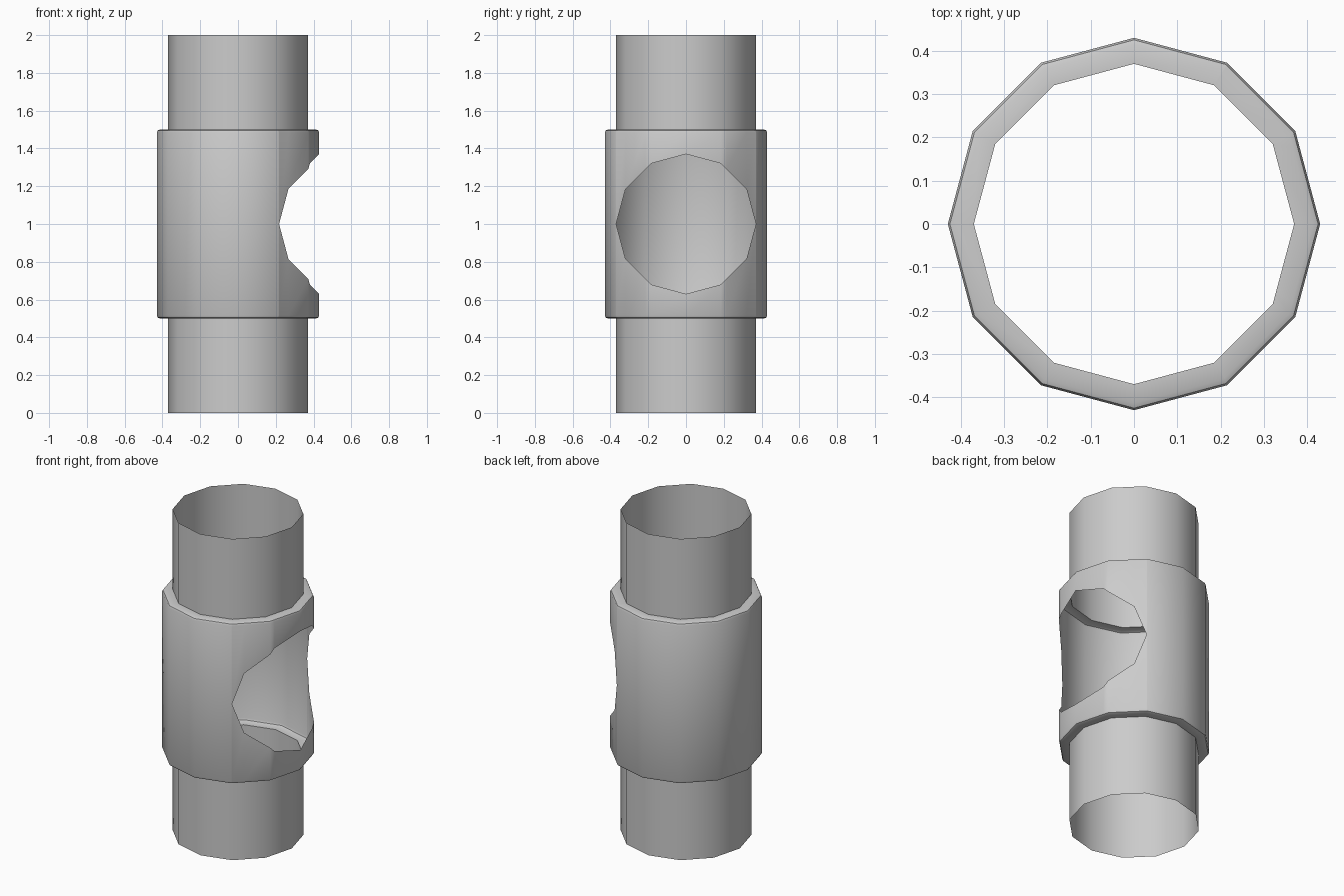
import bpy, bmesh, math

if "Cube" in bpy.data.objects:
    bpy.data.objects.remove(bpy.data.objects["Cube"])

SIDES = 12
PIPE_R, SLEEVE_R, HOLE_R = 0.37, 0.43, 0.37
MID, LOW, HIGH = 1.0, 0.5, 1.5


def finish(name, bm):
    bmesh.ops.remove_doubles(bm, verts=bm.verts, dist=1e-5)
    mesh = bpy.data.meshes.new(name)
    bm.to_mesh(mesh)
    bm.free()
    obj = bpy.data.objects.new(name, mesh)
    bpy.context.collection.objects.link(obj)
    bpy.ops.object.select_all(action='DESELECT')
    obj.select_set(True)
    bpy.context.view_layer.objects.active = obj
    bpy.ops.object.shade_smooth_by_angle(angle=math.radians(35))
    return obj


def add_face(bm, points):
    # drop repeated corners so collapsed quads become triangles
    unique = []
    for p in points:
        if all((sum((a - b) ** 2 for a, b in zip(p, q))) > 1e-10 for q in unique):
            unique.append(p)
    if len(unique) > 2:
        bm.faces.new([bm.verts.new(p) for p in unique])


def at(col, r, z):
    return (col[0] * r / SLEEVE_R, col[1] * r / SLEEVE_R, z)


def lathe(bm, columns, profile):
    for a, b in zip(columns, columns[1:] + columns[:1]):
        for (r0, z0), (r1, z1) in zip(profile, profile[1:]):
            add_face(bm, [at(a, r0, z0), at(b, r0, z0), at(b, r1, z1), at(a, r1, z1)])


def interp(table, v):
    for (a, fa), (b, fb) in zip(table, table[1:]):
        if a <= v <= b:
            return fa + (fb - fa) * (v - a) / (b - a)
    return 0.0


def polygon(radius):
    return [(radius * math.cos(math.tau * i / SIDES), radius * math.sin(math.tau * i / SIDES))
            for i in range(SIDES)]


corners = polygon(SLEEVE_R)

# Open pipe ends
for name, z0, z1 in (("lower_pipe", 0, LOW), ("upper_pipe", HIGH, 2)):
    bm = bmesh.new()
    lathe(bm, corners, [(PIPE_R, z0), (PIPE_R, z1)])
    finish(name, bm)

# Sleeve columns: polygon corners plus the hole corners projected onto the +x wall
wall = [(y, x) for x, y in corners[:3]]
hole = [(abs(y), z) for z, y in polygon(HOLE_R)[:4]]
columns = list(corners)
for y, _ in hole[1:]:
    x = interp(wall, y)
    columns += [(x, y), (x, -y)]
columns.sort(key=lambda c: math.atan2(c[1], c[0]))


def half_height(col):
    return interp(hole, abs(col[1])) if col[0] > 0 else 0.0


# Sleeve with rounded rims and a round side opening
bm = bmesh.new()
B = 0.016
rim = [(PIPE_R, 0), (SLEEVE_R - B, 0), (SLEEVE_R - B * 0.3, B * 0.3), (SLEEVE_R, B)]
lathe(bm, columns, [(r, LOW + d) for r, d in rim])
lathe(bm, columns, [(r, HIGH - d) for r, d in reversed(rim)])
for a, b in zip(columns, columns[1:] + columns[:1]):
    ha, hb = half_height(a), half_height(b)
    z0, z1 = LOW + B, HIGH - B
    add_face(bm, [at(a, SLEEVE_R, z0), at(b, SLEEVE_R, z0),
                  at(b, SLEEVE_R, MID - hb), at(a, SLEEVE_R, MID - ha)])
    add_face(bm, [at(a, SLEEVE_R, MID + ha), at(b, SLEEVE_R, MID + hb),
                  at(b, SLEEVE_R, z1), at(a, SLEEVE_R, z1)])
finish("sleeve", bm)
